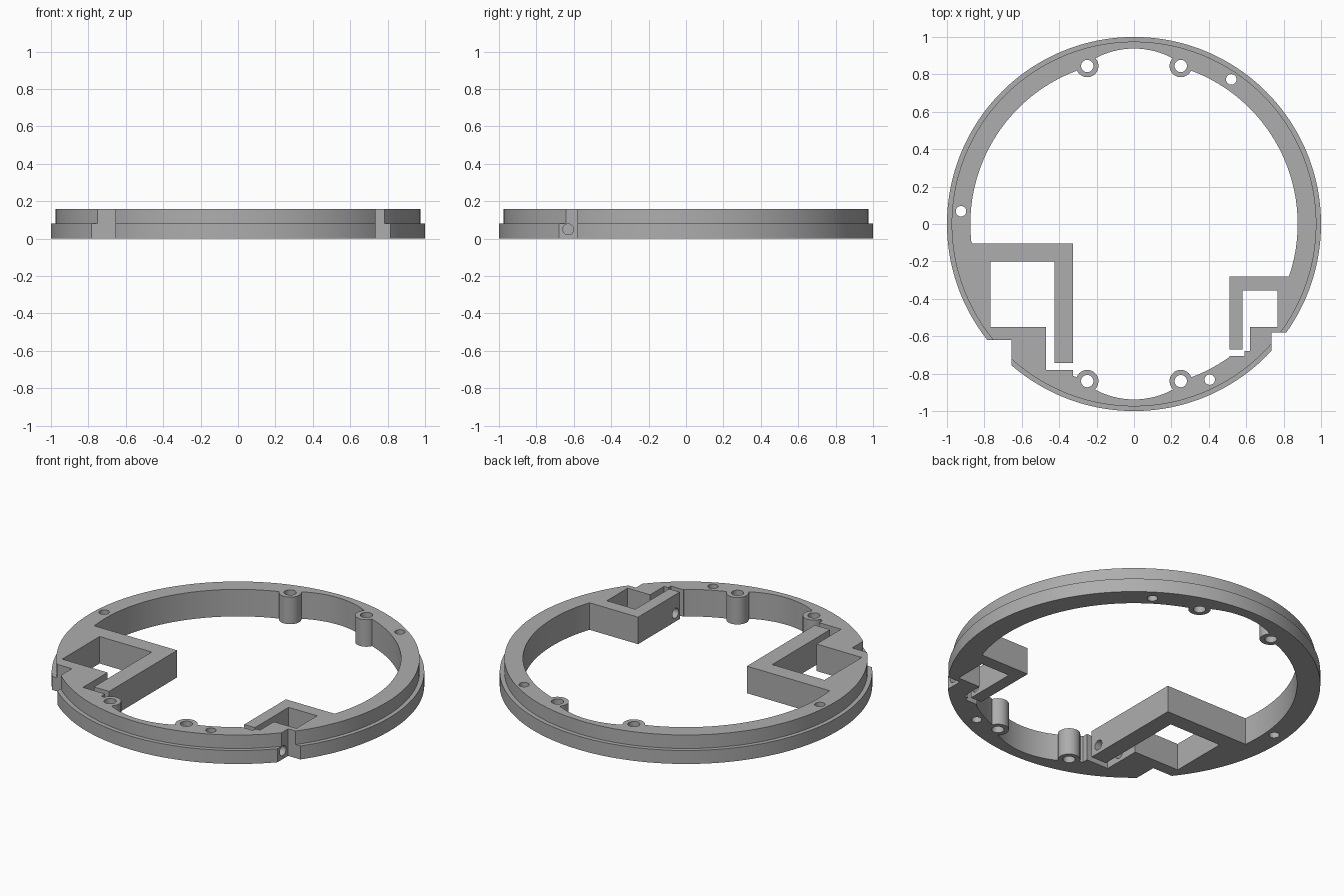
import bpy
import bmesh
import math
from mathutils import Matrix

cube = bpy.data.objects.get("Cube")
if cube:
    bpy.data.objects.remove(cube, do_unlink=True)

HEIGHT = 0.16
STEP = 0.08


def new_object(name, bm):
    bmesh.ops.recalc_face_normals(bm, faces=bm.faces)
    mesh = bpy.data.meshes.new(name)
    bm.to_mesh(mesh)
    bm.free()
    obj = bpy.data.objects.new(name, mesh)
    bpy.context.collection.objects.link(obj)
    return obj


def box(x0, x1, y0, y1, reach=0.3):
    """Upright block reaching past the top and bottom of the ring."""
    bm = bmesh.new()
    place = Matrix.Translation(((x0 + x1) / 2, (y0 + y1) / 2, HEIGHT / 2))
    size = Matrix.Diagonal((x1 - x0, y1 - y0, 2 * reach, 1))
    bmesh.ops.create_cube(bm, size=1, matrix=place @ size)
    return new_object("block_tool", bm)


def rod(x, y, radius, reach=0.3, z=HEIGHT / 2, along_x=False, sides=48):
    bm = bmesh.new()
    place = Matrix.Translation((x, y, z))
    if along_x:
        place = place @ Matrix.Rotation(math.pi / 2, 4, 'Y')
    bmesh.ops.create_cone(bm, cap_ends=True, segments=sides, radius1=radius,
                          radius2=radius, depth=2 * reach, matrix=place)
    return new_object("rod_tool", bm)


def combine(target, tool, operation='DIFFERENCE'):
    mod = target.modifiers.new(operation.lower(), 'BOOLEAN')
    mod.operation = operation
    mod.solver = 'EXACT'
    mod.object = tool
    bpy.context.view_layer.objects.active = target
    bpy.ops.object.modifier_apply(modifier=mod.name)
    bpy.data.objects.remove(tool, do_unlink=True)


# Stepped disc: wide lower tier, slightly narrower upper tier
bm = bmesh.new()
sides = 192
rings = []
for radius, z in ((1, 0), (1, STEP), (0.975, STEP), (0.975, HEIGHT)):
    rings.append([bm.verts.new((radius * math.cos(math.tau * i / sides),
                                radius * math.sin(math.tau * i / sides), z))
                  for i in range(sides)])
for low, high in zip(rings, rings[1:]):
    for i in range(sides):
        j = (i + 1) % sides
        bm.faces.new((low[i], low[j], high[j], high[i]))
bm.faces.new(rings[0][::-1])
bm.faces.new(rings[-1])
ring = new_object("mounting_ring", bm)

# Central opening, bulging outward at the front and back
opening = rod(0, 0, 0.875, 0.3, sides=160)
for side in (-1, 1):
    combine(opening, rod(0, side * 0.5, 0.438, 0.32, sides=96), 'UNION')

# Material kept inside the opening: two bracket blocks and four screw bosses
combine(opening, box(-0.95, -0.325, -0.95, -0.105, 0.4))
combine(opening, box(0.51, 0.95, -0.95, -0.28, 0.4))
for x in (-0.25, 0.25):
    for y in (-0.84, 0.845):
        combine(opening, rod(x, y, 0.06, 0.4))
combine(ring, opening)

# Large bracket: pocket, slot, slot end and outer notch
for cut in ((-0.767, -0.425, -0.55, -0.2),
            (-0.47, -0.425, -0.78, -0.5),
            (-0.45, -0.3, -0.78, -0.742),
            (-1.1, -0.655, -1.1, -0.62)):
    combine(ring, box(*cut))

# Small bracket: pocket, slot, slot end and outer notch
for cut in ((0.58, 0.767, -0.55, -0.355),
            (0.58, 0.62, -0.68, -0.5),
            (0.48, 0.592, -0.705, -0.67),
            (0.735, 1.1, -1.1, -0.58)):
    combine(ring, box(*cut))

# Screw holes through the bosses
for x in (-0.25, 0.25):
    for y in (-0.84, 0.845):
        combine(ring, rod(x, y, 0.033))

# Small holes through the rim
for x, y in ((0.52, 0.773), (-0.925, 0.068), (0.405, -0.832)):
    combine(ring, rod(x, y, 0.028))

# Cross-drilled holes through the bracket arms
for x, y in ((-0.5, -0.685), (0.62, -0.63)):
    combine(ring, rod(x, y, 0.029, 0.24, 0.05, along_x=True))

# Plain grey finish
grey = bpy.data.materials.new("plain_grey")
grey.use_nodes = True
colour = (0.42, 0.42, 0.42, 1)
grey.diffuse_color = colour
grey.node_tree.nodes["Principled BSDF"].inputs["Base Color"].default_value = colour
ring.data.materials.clear()
ring.data.materials.append(grey)
for face in ring.data.polygons:
    face.material_index = 0

bpy.ops.object.select_all(action='DESELECT')
ring.select_set(True)
bpy.context.view_layer.objects.active = ring
bpy.ops.object.shade_smooth_by_angle(angle=math.radians(25))
